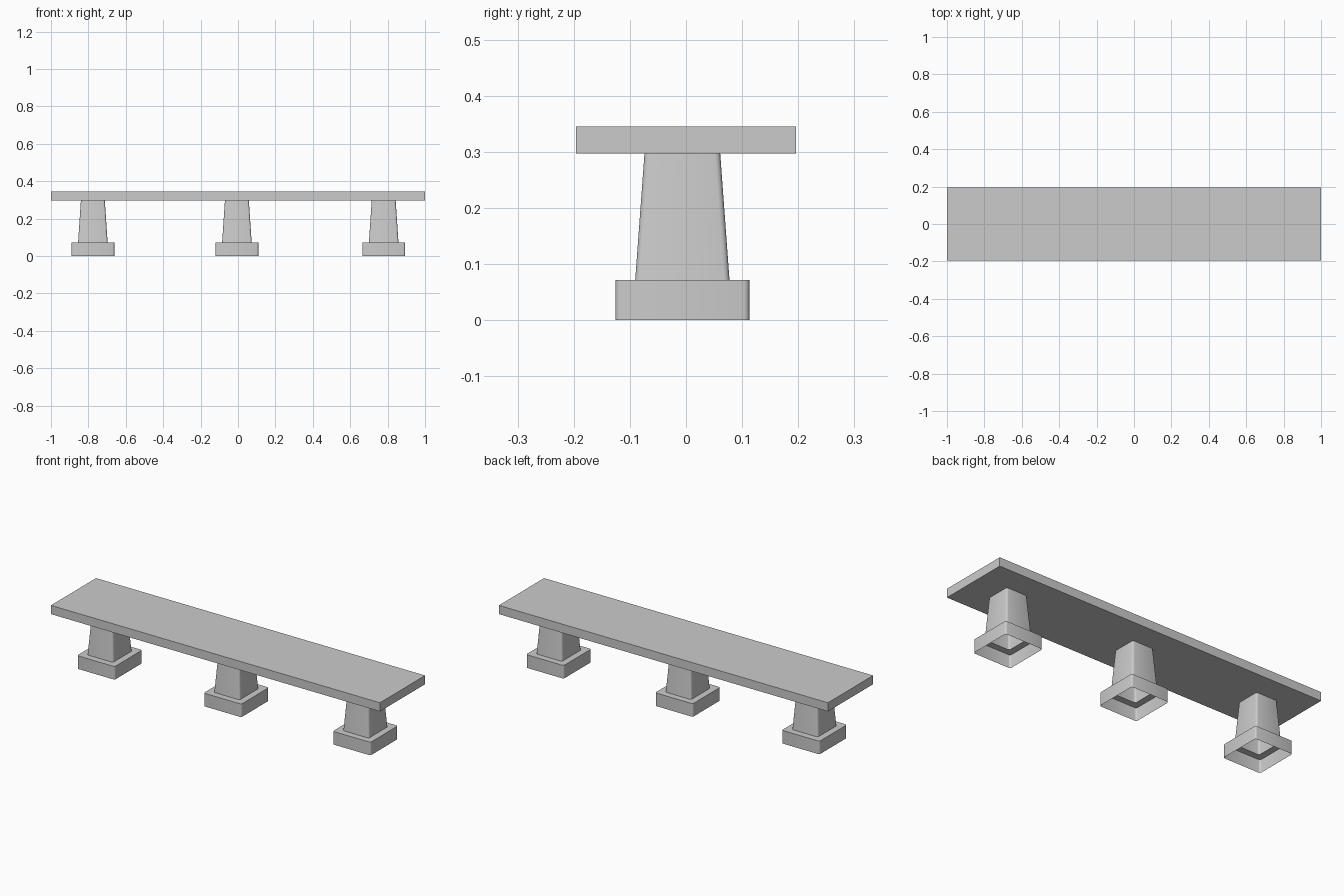
import bpy, bmesh, math

if "Cube" in bpy.data.objects:
    bpy.data.objects.remove(bpy.data.objects["Cube"])


def rounded_ring(bm, width, depth, z, radius, segments=3):
    """Rectangle of vertices with rounded corners at height z."""
    verts = []
    for i, (sx, sy) in enumerate([(1, 1), (-1, 1), (-1, -1), (1, -1)]):
        for s in range(segments + 1):
            a = math.radians(90 * (i + s / segments))
            x = sx * (width / 2 - radius) + radius * math.cos(a)
            y = sy * (depth / 2 - radius) + radius * math.sin(a)
            verts.append(bm.verts.new((x, y, z)))
    return verts


def open_loft(name, location, sections):
    """Hollow shell through rounded sections, open at top and bottom."""
    bm = bmesh.new()
    rings = [rounded_ring(bm, *s) for s in sections]
    for low, high in zip(rings, rings[1:]):
        n = len(low)
        for i in range(n):
            j = (i + 1) % n
            bm.faces.new((low[i], low[j], high[j], high[i]))
    mesh = bpy.data.meshes.new(name)
    bm.to_mesh(mesh)
    bm.free()
    obj = bpy.data.objects.new(name, mesh)
    obj.location = location
    bpy.context.collection.objects.link(obj)
    bpy.ops.object.select_all(action='DESELECT')
    obj.select_set(True)
    bpy.context.view_layer.objects.active = obj
    bpy.ops.object.shade_smooth_by_angle(angle=math.radians(35))


# Seat slab
bpy.ops.mesh.primitive_cube_add(size=1, location=(0, 0, 0.321))
seat = bpy.context.object
seat.name = "seat"
seat.scale = (2, 0.392, 0.048)

# Three hollow legs: square foot, ledge, tapered pillar
for side, x in (("left", -0.776), ("middle", -0.006), ("right", 0.779)):
    open_loft(side + "_leg", (x, -0.0065, 0), [
        (0.229, 0.239, 0.0, 0.010),
        (0.229, 0.239, 0.072, 0.010),
        (0.158, 0.168, 0.072, 0.010),
        (0.128, 0.135, 0.297, 0.010),
    ])
